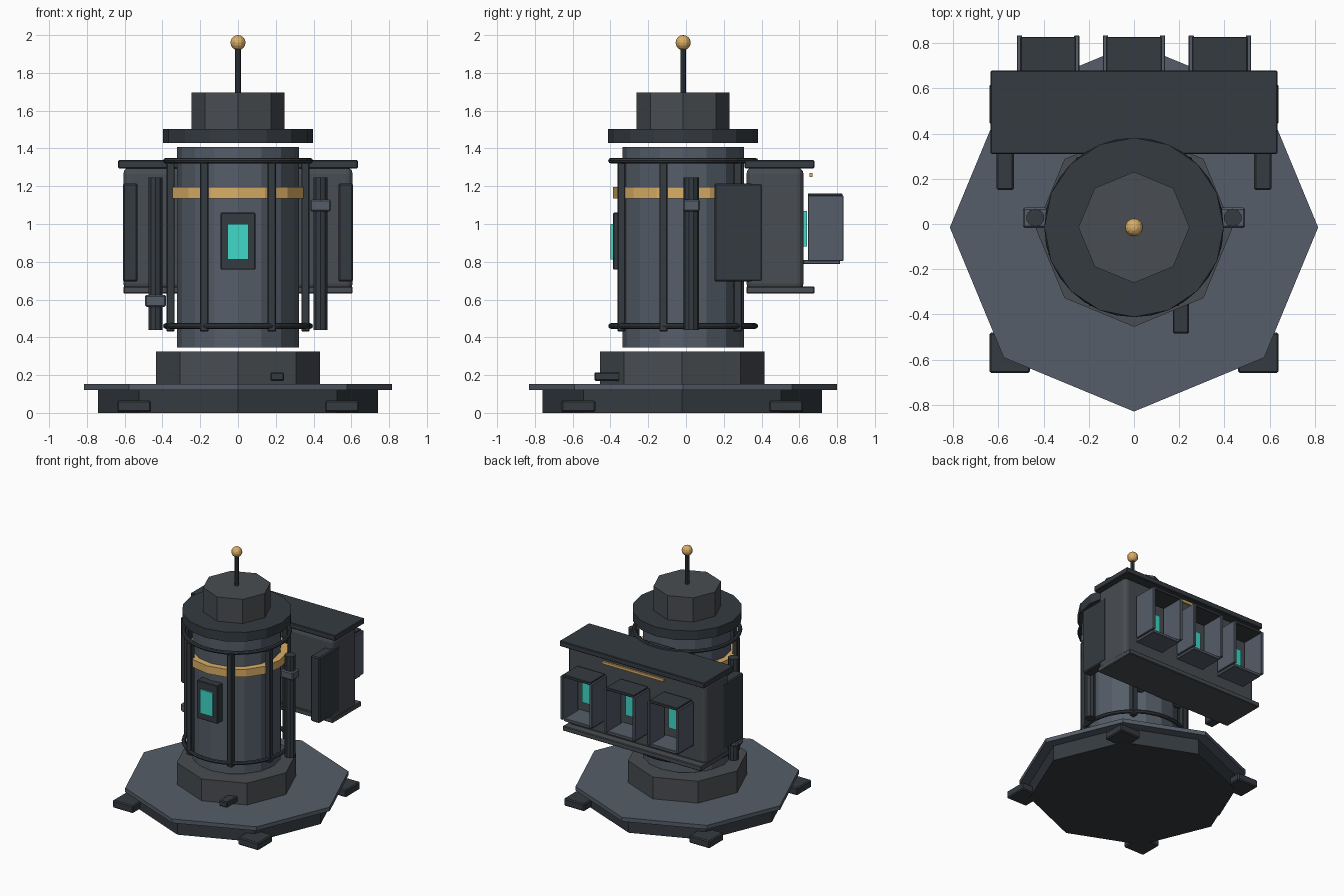
import bpy, bmesh, math
from mathutils import Matrix

if "Cube" in bpy.data.objects:
    bpy.data.objects.remove(bpy.data.objects["Cube"])

CY = -0.015  # tower axis


def mat(name, col):
    m = bpy.data.materials.new(name)
    m.diffuse_color = (*col, 1)
    m.use_nodes = True
    m.node_tree.nodes["Principled BSDF"].inputs["Base Color"].default_value = m.diffuse_color
    return m


DARK = mat("dark_metal", (0.035, 0.043, 0.052))
MID = mat("mid_metal", (0.065, 0.073, 0.083))
SLATE = mat("slate_metal", (0.09, 0.11, 0.14))
GOLD = mat("gold", (0.70, 0.42, 0.13))
TEAL = mat("teal_glow", (0.05, 0.70, 0.58))


def finish(name, bm, m):
    me = bpy.data.meshes.new(name)
    bm.to_mesh(me)
    bm.free()
    me.materials.append(m)
    ob = bpy.data.objects.new(name, me)
    bpy.context.collection.objects.link(ob)
    return ob


def box(name, x, y, z, m, bevel=0, seg=1):
    """Box from (min, max) ranges."""
    bm = bmesh.new()
    bmesh.ops.create_cube(bm, size=1)
    for v in bm.verts:
        for i, r in enumerate((x, y, z)):
            v.co[i] = r[0] if v.co[i] < 0 else r[1]
    ob = finish(name, bm, m)
    if bevel:
        b = ob.modifiers.new("bevel", "BEVEL")
        b.width, b.segments = bevel, seg
    return ob


def prism(name, r, z, n, m, x=0, y=CY):
    """Upright n-sided prism with corners on the axes."""
    bm = bmesh.new()
    bmesh.ops.create_cone(bm, cap_ends=True, segments=n, radius1=r, radius2=r, depth=z[1] - z[0],
                          matrix=Matrix.Translation((x, y, (z[0] + z[1]) / 2)))
    return finish(name, bm, m)


def revolve(name, profile, n, m):
    """Closed (radius, z) loop swept round the tower axis."""
    bm = bmesh.new()
    rings = [[bm.verts.new((r * math.cos(a), r * math.sin(a) + CY, z)) for r, z in profile]
             for a in (2 * math.pi * i / n for i in range(n))]
    k = len(profile)
    for i in range(n):
        a, b = rings[i], rings[(i + 1) % n]
        for j in range(k):
            bm.faces.new((a[j], b[j], b[(j + 1) % k], a[(j + 1) % k]))
    bmesh.ops.recalc_face_normals(bm, faces=bm.faces)
    return finish(name, bm, m)


# Base
prism("base_plinth", 0.74, (0, 0.12), 8, DARK, y=-0.02)
prism("base_plate", 0.815, (0.12, 0.152), 8, SLATE)
for sx in (-1, 1):
    for y in (-0.57, 0.53):
        box("foot", (sx * 0.55 - 0.09, sx * 0.55 + 0.09), (y - 0.09, y + 0.09), (0.005, 0.065), DARK, 0.008)
prism("lower_hub", 0.435, (0.15, 0.325), 8, MID, y=-0.02)
box("hub_latch", (0.172, 0.243), (-0.485, -0.34), (0.17, 0.215), DARK, 0.006)

# Tower body and its cage
prism("tower_body", 0.322, (0.345, 1.408), 16, SLATE)
revolve("gold_band", [(0.315, 1.135), (0.372, 1.135), (0.372, 1.197), (0.315, 1.197)], 16, GOLD)
for z in (0.46, 1.335):
    revolve("cage_ring", [(0.382 + 0.015 * math.cos(t * math.pi / 4), z + 0.015 * math.sin(t * math.pi / 4))
                          for t in range(8)], 32, DARK)
for deg in (28.6, 73.7, 141):
    for sx in (-1, 1):
        a = math.radians(deg)
        px, py = sx * 0.372 * math.sin(a), CY - 0.372 * math.cos(a)
        box("cage_post", (px - 0.022, px + 0.022), (py - 0.022, py + 0.022), (0.43, 1.325), DARK, 0.005)

# Front window
box("window_frame", (-0.092, 0.092), (-0.387, -0.32), (0.758, 1.06), DARK, 0.005)
box("window_glass", (-0.055, 0.055), (-0.4, -0.38), (0.812, 1.0), TEAL)

# Head, mast and ball
prism("head_collar", 0.397, (1.43, 1.503), 16, DARK)
prism("head_cap", 0.246, (1.5, 1.695), 8, MID)
prism("mast", 0.015, (1.69, 1.94), 8, DARK)
bm = bmesh.new()
bmesh.ops.create_uvsphere(bm, u_segments=12, v_segments=8, radius=0.04,
                          matrix=Matrix.Translation((0, CY, 1.96)))
finish("mast_ball", bm, GOLD)

# Side pipes with clamps at different heights
for sx, cz in ((-1, 0.593), (1, 1.098)):
    x = sx * 0.437
    prism("side_pipe", 0.04, (0.44, 1.245), 10, DARK, x=x, y=0.028)
    box("pipe_clamp", (x - 0.055, x + 0.055), (-0.017, 0.073), (cz - 0.032, cz + 0.032), SLATE, 0.008)

# Rear cabinet
box("cabinet", (-0.607, 0.607), (0.32, 0.622), (0.65, 1.3), MID, 0.035, 3)
box("cabinet_roof", (-0.635, 0.635), (0.31, 0.68), (1.295, 1.338), DARK, 0.005)
box("cabinet_floor", (-0.607, 0.607), (0.32, 0.68), (0.632, 0.67), MID, 0.005)
for sx in (-1, 1):
    box("cabinet_side_panel", sorted((sx * 0.532, sx * 0.609)), (0.15, 0.405), (0.695, 1.215), DARK, 0.008)
box("gold_trim", (-0.27, 0.27), (0.654, 0.67), (1.25, 1.27), GOLD)
bm = bmesh.new()
bmesh.ops.create_cone(bm, cap_ends=True, segments=8, radius1=0.014, radius2=0.014, depth=0.5,
                      matrix=Matrix.Translation((0, 0.26, 0.67)) @ Matrix.Rotation(math.pi / 2, 4, "Y"))
finish("cabinet_tie_rod", bm, DARK)

# Three open rear bays with glowing panels
for x in (-0.38, 0, 0.38):
    for sx in (-1, 1):
        box("bay_side", sorted((x + sx * 0.115, x + sx * 0.138)), (0.645, 0.835), (0.805, 1.15), SLATE, 0.003)
    box("bay_top", (x - 0.122, x + 0.122), (0.645, 0.828), (1.14, 1.162), DARK, 0.003)
    box("bay_bottom", (x - 0.122, x + 0.122), (0.622, 0.815), (0.787, 0.81), SLATE, 0.003)
    box("bay_glow", (x - 0.085, x + 0.085), (0.615, 0.64), (0.88, 1.07), TEAL)
